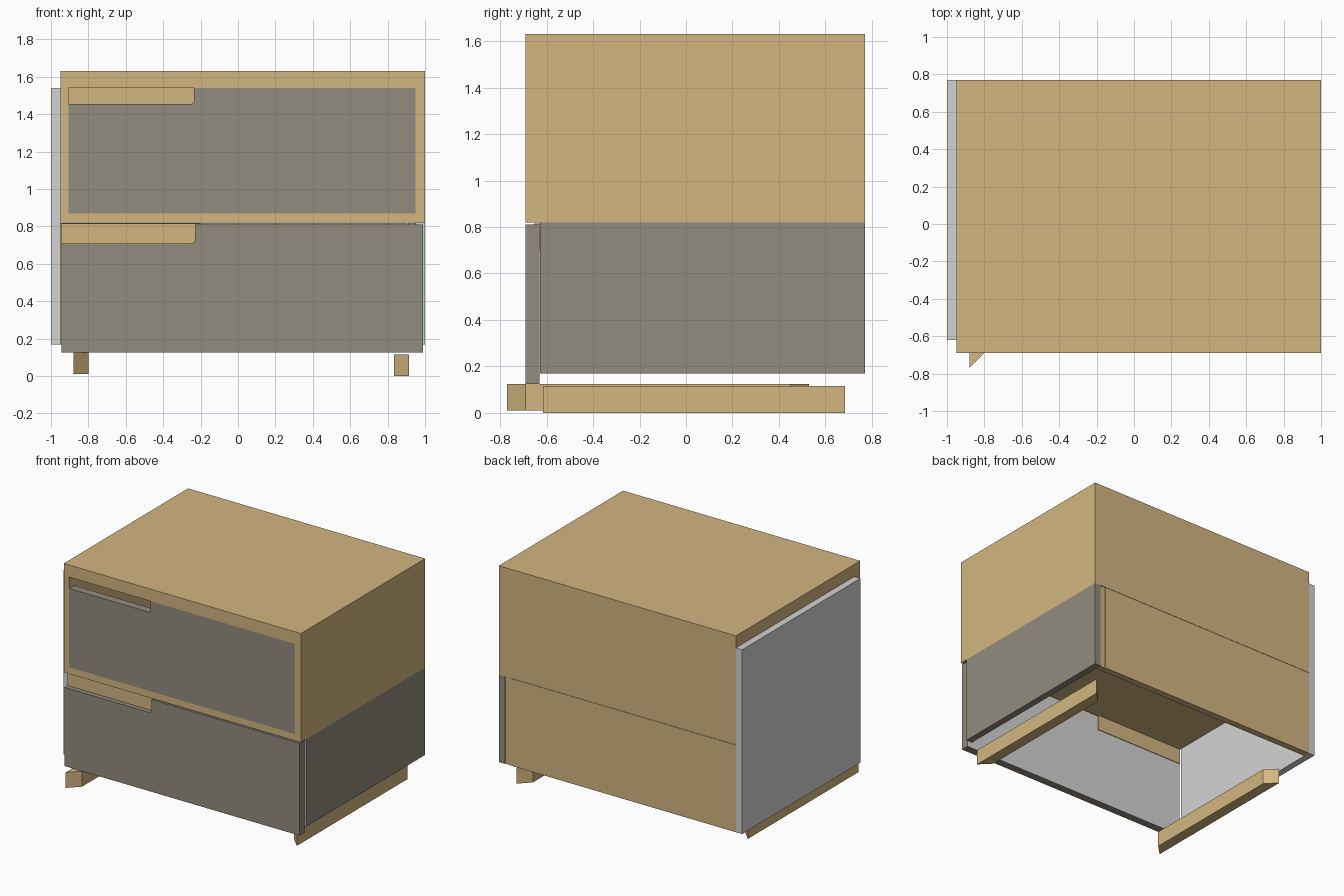
import bpy, bmesh, math
from mathutils import Vector

cube = bpy.data.objects.get("Cube")
if cube:
    bpy.data.objects.remove(cube, do_unlink=True)


def linear(hex_code):
    chans = [int(hex_code[i:i + 2], 16) / 255 for i in (0, 2, 4)]
    return [c / 12.92 if c <= 0.04045 else ((c + 0.055) / 1.055) ** 2.4 for c in chans] + [1]


def material(name, hex_code):
    m = bpy.data.materials.new(name)
    m.use_nodes = True
    m.diffuse_color = linear(hex_code)
    bsdf = next(n for n in m.node_tree.nodes if n.type == 'BSDF_PRINCIPLED')
    bsdf.inputs["Base Color"].default_value = linear(hex_code)
    bsdf.inputs["Roughness"].default_value = 0.7
    return m


wood = material("oak wood", "D4B681")
grey = material("warm grey", "928C7F")
pale = material("pale grey", "D4D4D4")


def finish(bm, name, mats, rule=None):
    bmesh.ops.recalc_face_normals(bm, faces=bm.faces)
    if rule:
        for f in bm.faces:
            f.material_index = rule(f.normal)
    me = bpy.data.meshes.new(name)
    bm.to_mesh(me)
    bm.free()
    for m in mats:
        me.materials.append(m)
    ob = bpy.data.objects.new(name, me)
    bpy.context.collection.objects.link(ob)
    return ob


def box(name, xs, ys, zs, mats, rule=None):
    bm = bmesh.new()
    bmesh.ops.create_cube(bm, size=1)
    for v in bm.verts:
        v.co = [r[0] if c < 0 else r[1] for c, r in zip(v.co, (xs, ys, zs))]
    return finish(bm, name, mats, rule)


def prism(name, points, offset, mats, rule=None):
    bm = bmesh.new()
    face = bm.faces.new([bm.verts.new(p) for p in points])
    new = bmesh.ops.extrude_face_region(bm, geom=[face])["geom"]
    bmesh.ops.translate(bm, vec=Vector(offset),
                        verts=[g for g in new if isinstance(g, bmesh.types.BMVert)])
    return finish(bm, name, mats, rule)


def drawer_front(name, xs, ys, zs, grip_x, grip_z, r=0.02):
    """Slab with a finger notch at its top corner, rounded at the notch's inner corner."""
    outline = [(xs[0], zs[0]), (xs[1], zs[0]), (xs[1], zs[1]), (grip_x, zs[1])]
    for i in range(6):
        a = -i * math.pi / 10
        outline.append((grip_x - r + r * math.cos(a), grip_z + r + r * math.sin(a)))
    outline.append((xs[0], grip_z))
    return prism(name, [(x, ys[0], z) for x, z in outline], (0, ys[1] - ys[0], 0),
                 [grey, pale], lambda n: int(n.y > 0.9))


# Upper case: hollow box, open at the front
FRONT, BACK = -0.69, 0.77
Y = (FRONT, BACK)
box("case_top", (-0.95, 1), Y, (1.54, 1.63), [wood])
box("case_bottom", (-0.95, 1), Y, (0.82, 0.87), [wood])
box("case_side_right", (-0.95, -0.905), Y, (0.87, 1.54), [wood])
box("case_side_left", (0.95, 1), Y, (0.87, 1.54), [wood])
box("case_back", (-0.905, 0.95), (0.72, BACK), (0.87, 1.54), [wood])

# Drawer fronts
drawer_front("upper_drawer_front", (-0.905, 0.95), (FRONT, -0.63), (0.87, 1.54), -0.235, 1.455)
drawer_front("lower_drawer_front", (-0.945, 0.99), (FRONT, -0.63), (0.125, 0.81), -0.23, 0.71)
box("lower_grip_plate", (-0.945, -0.2), (-0.655, -0.625), (0.70, 0.815), [wood])

# Lower case, open underneath
box("lower_side_left", (0.95, 1), (-0.628, BACK), (0.17, 0.82), [grey, pale],
    lambda n: int(n.x < -0.9 or n.y < -0.9))
box("lower_back", (-0.95, 0.905), (0.72, BACK), (0.17, 0.818), [wood])
box("lower_back_post", (0.908, 0.95), (0.72, 0.765), (0.17, 0.818), [wood])

# Tall side panel
box("side_panel_right", (-1, -0.95), (-0.62, BACK), (0.17, 1.54), [pale])


# Mitred runners: the outer edge is the long one
def runner(name, outer, inner, y0, y1, z0, z1):
    w = abs(outer - inner)
    prism(name, [(outer, y0, z0), (inner, y0 + w, z0), (inner, y1 - w, z0), (outer, y1, z0)],
          (0, 0, z1 - z0), [wood])


runner("runner_right", -0.88, -0.80, -0.77, 0.53, 0.01, 0.125)
runner("runner_left", 0.915, 0.835, -0.615, 0.685, 0.0, 0.115)
